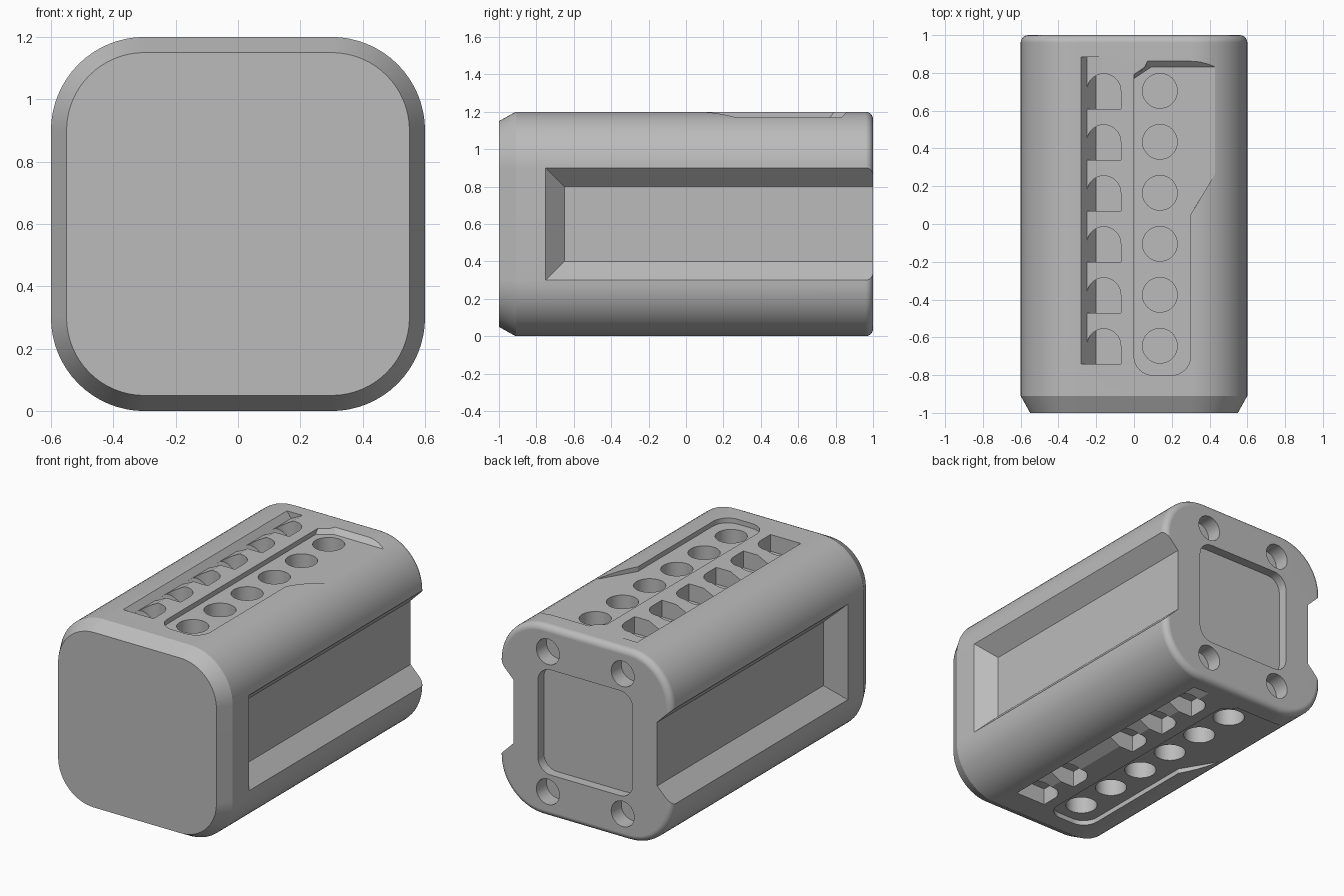
import bpy, bmesh, math
from mathutils import Vector, Matrix

cube = bpy.data.objects.get("Cube")
if cube:
    bpy.data.objects.remove(cube, do_unlink=True)

MID = 0.6
FLIP = Matrix.Translation((0, 0, MID)) @ Matrix.Rotation(math.pi, 4, 'Y') @ Matrix.Translation((0, 0, -MID))


def arc(cx, cy, r, start, end, steps):
    return [(cx + r * math.cos(math.radians(start + (end - start) * i / steps)),
             cy + r * math.sin(math.radians(start + (end - start) * i / steps)))
            for i in range(steps + 1)]


def rounded_square(half, r, steps=16):
    c = half - r
    pts = []
    for k, (sx, sy) in enumerate([(1, 1), (-1, 1), (-1, -1), (1, -1)]):
        pts += arc(sx * c, sy * c, r, 90 * k, 90 * k + 90, steps)
    return pts


def loft(name, loops, cut=None, matrix=None):
    """Skin equal-length point loops and cap both ends; cut = (point, normal) trims the outer side."""
    bm = bmesh.new()
    rings = [[bm.verts.new(p) for p in loop] for loop in loops]
    n = len(rings[0])
    for a, b in zip(rings, rings[1:]):
        for i in range(n):
            bm.faces.new((a[i], a[(i + 1) % n], b[(i + 1) % n], b[i]))
    bm.faces.new(rings[0][::-1])
    bm.faces.new(rings[-1])
    if cut:
        geom = bm.verts[:] + bm.edges[:] + bm.faces[:]
        bmesh.ops.bisect_plane(bm, geom=geom, plane_co=cut[0], plane_no=cut[1], clear_outer=True)
        bmesh.ops.holes_fill(bm, edges=[e for e in bm.edges if e.is_boundary])
    if matrix:
        bm.transform(matrix)
    bmesh.ops.recalc_face_normals(bm, faces=bm.faces)
    mesh = bpy.data.meshes.new(name)
    bm.to_mesh(mesh)
    bm.free()
    obj = bpy.data.objects.new(name, mesh)
    bpy.context.collection.objects.link(obj)
    return obj


def at_z(pts, z):
    return [(x, y, z) for x, y in pts]


def at_y(pts, y, dx=0, dz=0):
    return [(x + dx, y, z + dz + MID) for x, z in pts]


# Housing: chamfered front, filleted back
FILLET = 0.04
loops = [at_y(rounded_square(0.55, 0.25), -1), at_y(rounded_square(0.6, 0.3), -0.91)]
for i in range(6):
    a = math.radians(18 * i)
    inset = FILLET * (1 - math.cos(a))
    loops.append(at_y(rounded_square(0.6 - inset, 0.3 - inset), 1 - FILLET + FILLET * math.sin(a)))
body = loft("housing", loops)

grey = bpy.data.materials.new("plain_grey")
grey.use_nodes = True
colour = (0.5, 0.5, 0.5, 1)
grey.diffuse_color = colour
grey.node_tree.nodes["Principled BSDF"].inputs["Base Color"].default_value = colour
body.data.materials.append(grey)

cutters = []

# Sloped side channels, open at the back
for s in (-1, 1):
    rings = []
    for x, y0, h in ((0.5, -0.65, 0.2), (0.7, -0.85, 0.4)):
        rings.append([(s * x, y0, MID - h), (s * x, 1.1, MID - h),
                      (s * x, 1.1, MID + h), (s * x, y0, MID + h)])
    cutters.append(loft("side_channel", rings))

# Back pocket and screw holes
pocket = rounded_square(0.33, 0.09, 8)
cutters.append(loft("back_pocket", [at_y(pocket, 0.94), at_y(pocket, 1.1)]))
screw = arc(0, 0, 0.08, 0, 348.75, 31)
for sx in (-1, 1):
    for sz in (-1, 1):
        cutters.append(loft("screw_hole", [at_y(screw, y, sx * 0.26, sz * 0.44) for y in (0.9, 1.1)]))

# Top and bottom share one set of cuts, turned half way round
ROWS = [0.705 - 0.27 * k for k in range(6)]
TOP = 1.25
slot_low = (arc(0.1, -0.7, 0.1, 180, 270, 8) + arc(0.2, -0.7, 0.1, 270, 360, 8)
            + [(0.3, 0.05), (0.6, 0.55), (0.6, 0.83), (0.09, 0.83), (0, 0.77)])
slot_high = slot_low[:-3] + [(0.6, 0.915), (0.04, 0.915), (0, 0.83)]
hole = arc(0.137, 0, 0.092, 0, 352.5, 47)
wall_point = Vector((-0.279, 0, 1.2))
wall_normal = Vector((-0.04, 0, -0.03)).normalized()
trench = [(-0.25, 1.16), (-0.15, 1.21), (-0.15, TOP), (-0.3175, TOP)]
for turn in (Matrix.Identity(4), FLIP):
    cutters.append(loft("shallow_slot", [at_z(slot_low, 1.17), at_z(slot_high, TOP)], None, turn))
    cutters.append(loft("notch_trench", [[(x, y, z) for x, z in trench] for y in (-0.74, 0.885)], None, turn))
    for y in ROWS:
        ring = [(px, py + y) for px, py in hole]
        cutters.append(loft("round_hole", [at_z(ring, 1.0), at_z(ring, TOP)], None, turn))
        arch = arc(-0.16, y, 0.09, 0, 180, 16) + [(-0.25, y - 0.095), (-0.07, y - 0.095)]
        cutters.append(loft("arched_notch", [at_z(arch, 1.095), at_z(arch, TOP)],
                            (wall_point, wall_normal), turn))

# Carve the housing
bpy.context.view_layer.objects.active = body
for obj in bpy.context.selected_objects:
    obj.select_set(False)
body.select_set(True)
for cutter in cutters:
    mod = body.modifiers.new("carve", 'BOOLEAN')
    mod.operation = 'DIFFERENCE'
    mod.solver = 'EXACT'
    mod.object = cutter
    bpy.ops.object.modifier_apply(modifier=mod.name)
for cutter in cutters:
    bpy.data.objects.remove(cutter, do_unlink=True)

bpy.ops.object.shade_smooth_by_angle(angle=math.radians(25))
weighted = body.modifiers.new("even_shading", 'WEIGHTED_NORMAL')
weighted.keep_sharp = True
